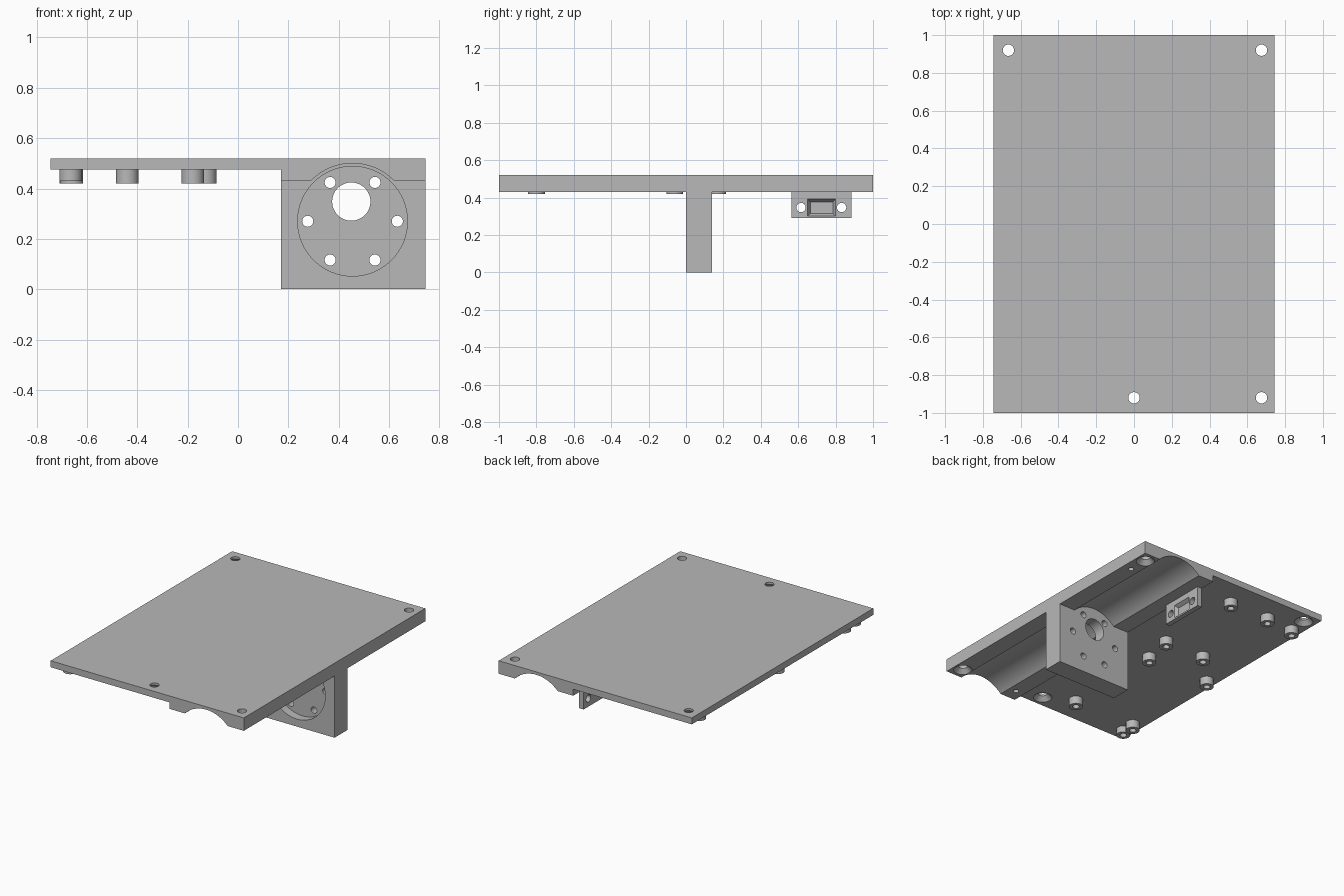
import bpy, bmesh, math
from mathutils import Matrix, Vector

if "Cube" in bpy.data.objects:
    bpy.data.objects.remove(bpy.data.objects["Cube"])

grey = bpy.data.materials.new("plain_grey")
grey.use_nodes = True
grey.diffuse_color = (0.48, 0.48, 0.48, 1)
grey.node_tree.nodes["Principled BSDF"].inputs["Base Color"].default_value = grey.diffuse_color

HALF_X, TOP = 0.745, 0.52
PLATE_Z, RAIL_Z, RAIL_X = 0.475, 0.43, 0.17
AXIS_X, AXIS_Z, GROOVE_R = 0.455, 0.27, 0.23
WALL_Y = 0.14


def make(name, bm):
    bmesh.ops.recalc_face_normals(bm, faces=bm.faces)
    mesh = bpy.data.meshes.new(name)
    bm.to_mesh(mesh)
    bm.free()
    mesh.materials.append(grey)
    ob = bpy.data.objects.new(name, mesh)
    bpy.context.collection.objects.link(ob)
    return ob


def extrude_y(name, points, y0, y1):
    """Extrude an (x, z) outline along y."""
    bm = bmesh.new()
    face = bm.faces.new([bm.verts.new((x, y0, z)) for x, z in points])
    new = bmesh.ops.extrude_face_region(bm, geom=[face])["geom"]
    bmesh.ops.translate(bm, verts=[v for v in new if isinstance(v, bmesh.types.BMVert)],
                        vec=(0, y1 - y0, 0))
    return make(name, bm)


def box(name, low, high):
    bm = bmesh.new()
    bmesh.ops.create_cube(bm, size=1)
    a, b = Vector(low), Vector(high)
    for v in bm.verts:
        v.co = (a + b) / 2 + Vector(c * s for c, s in zip(v.co, b - a))
    return make(name, bm)


def cylinder(name, start, end, r1, r2=None, sides=32):
    a, b = Vector(start), Vector(end)
    turn = (b - a).to_track_quat("Z", "Y").to_matrix().to_4x4()
    bm = bmesh.new()
    bmesh.ops.create_cone(bm, cap_ends=True, segments=sides, radius1=r1,
                          radius2=r1 if r2 is None else r2, depth=(b - a).length,
                          matrix=Matrix.Translation((a + b) / 2) @ turn)
    return make(name, bm)


def cut(target, cutter):
    """Subtract the cutter from the target and delete it."""
    mod = target.modifiers.new("cut", "BOOLEAN")
    mod.operation, mod.solver, mod.object = "DIFFERENCE", "EXACT", cutter
    bpy.context.view_layer.objects.active = target
    bpy.ops.object.modifier_apply(modifier=mod.name)
    bpy.data.objects.remove(cutter)


def smooth(ob):
    bpy.ops.object.select_all(action="DESELECT")
    ob.select_set(True)
    bpy.context.view_layer.objects.active = ob
    bpy.ops.object.shade_smooth_by_angle(angle=math.radians(30))


# Arc of the groove, from right to left above the rail underside
spread = math.acos((RAIL_Z - AXIS_Z) / GROOVE_R)
STEPS = 24
arc = []
for i in range(STEPS + 1):
    a = spread * (1 - 2 * i / STEPS)
    arc.append((AXIS_X + GROOVE_R * math.sin(a), AXIS_Z + GROOVE_R * math.cos(a)))

# Base plate with thick rail and groove along its whole length
plate = extrude_y("base_plate", [(-HALF_X, TOP), (-HALF_X, PLATE_Z), (RAIL_X, PLATE_Z),
                                 (RAIL_X, RAIL_Z)] + arc[::-1] +
                  [(HALF_X, RAIL_Z), (HALF_X, TOP)], -1, 1)

# Countersunk corner holes
for x, y, under in [(-0.665, 0.92, PLATE_Z), (0.675, 0.92, RAIL_Z),
                    (0, -0.92, PLATE_Z), (0.675, -0.92, RAIL_Z)]:
    cut(plate, cylinder("hole", (x, y, 0.3), (x, y, 0.6), 0.03))
    cut(plate, cylinder("sink", (x, y, under - 0.01), (x, y, under + 0.03), 0.07, 0.03))

# Small blind holes under the rail
for x, y in [(0.235, -0.91), (0.68, 0.78)]:
    cut(plate, cylinder("hole", (x, y, 0.4), (x, y, 0.48), 0.018))

# Motor wall, its top filling the groove
wall = extrude_y("motor_wall", [(RAIL_X, 0), (HALF_X, 0), (HALF_X, RAIL_Z)] + arc +
                 [(RAIL_X, RAIL_Z)], 0, WALL_Y)
cut(wall, cylinder("recess", (AXIS_X, -0.1, AXIS_Z), (AXIS_X, 0.06, AXIS_Z), 0.218, sides=64))
cut(wall, cylinder("shaft", (0.45, -0.1, 0.348), (0.45, 0.3, 0.348), 0.076, sides=48))
for i in range(6):
    a = i * math.pi / 3
    x, z = AXIS_X + 0.178 * math.cos(a), AXIS_Z + 0.178 * math.sin(a)
    cut(wall, cylinder("screw", (x, -0.1, z), (x, 0.3, z), 0.022, sides=24))

# Connector bracket hanging from the rail edge
OUT = 0.205
bracket = box("connector_bracket", (RAIL_X, 0.565, 0.29), (OUT, 0.885, RAIL_Z))
for y in (0.615, 0.832):
    cut(bracket, cylinder("hole", (0, y, 0.347), (0.4, y, 0.347), 0.025, sides=24))
pocket = box("pocket", (OUT - 0.025, 0.65, 0.3), (OUT + 0.001, 0.8, 0.392))
for v in pocket.data.vertices:
    if v.co.x < OUT - 0.01:
        v.co.y = 0.725 + (v.co.y - 0.725) * 0.8
        v.co.z = 0.346 + (v.co.z - 0.346) * 0.66
cut(bracket, pocket)

# Standoffs with blind screw holes: x, y, bottom height
LOW, SHORT = 0.42, 0.43
standoffs = [(-0.13, 0.82, LOW), (-0.44, 0.82, LOW), (-0.66, 0.8, LOW),
             (-0.13, 0.17, LOW), (-0.44, 0.17, LOW),
             (-0.18, -0.06, LOW), (-0.665, -0.06, LOW),
             (-0.18, -0.8, LOW), (-0.66, -0.8, LOW), (-0.665, -0.9, SHORT)]
parts = [plate, wall, bracket]
for i, (x, y, z) in enumerate(standoffs):
    post = cylinder(f"standoff_{i + 1}", (x, y, z), (x, y, PLATE_Z + 0.005), 0.045)
    cut(post, cylinder("hole", (x, y, z - 0.05), (x, y, z + 0.045), 0.022, sides=24))
    parts.append(post)

for ob in parts:
    smooth(ob)
